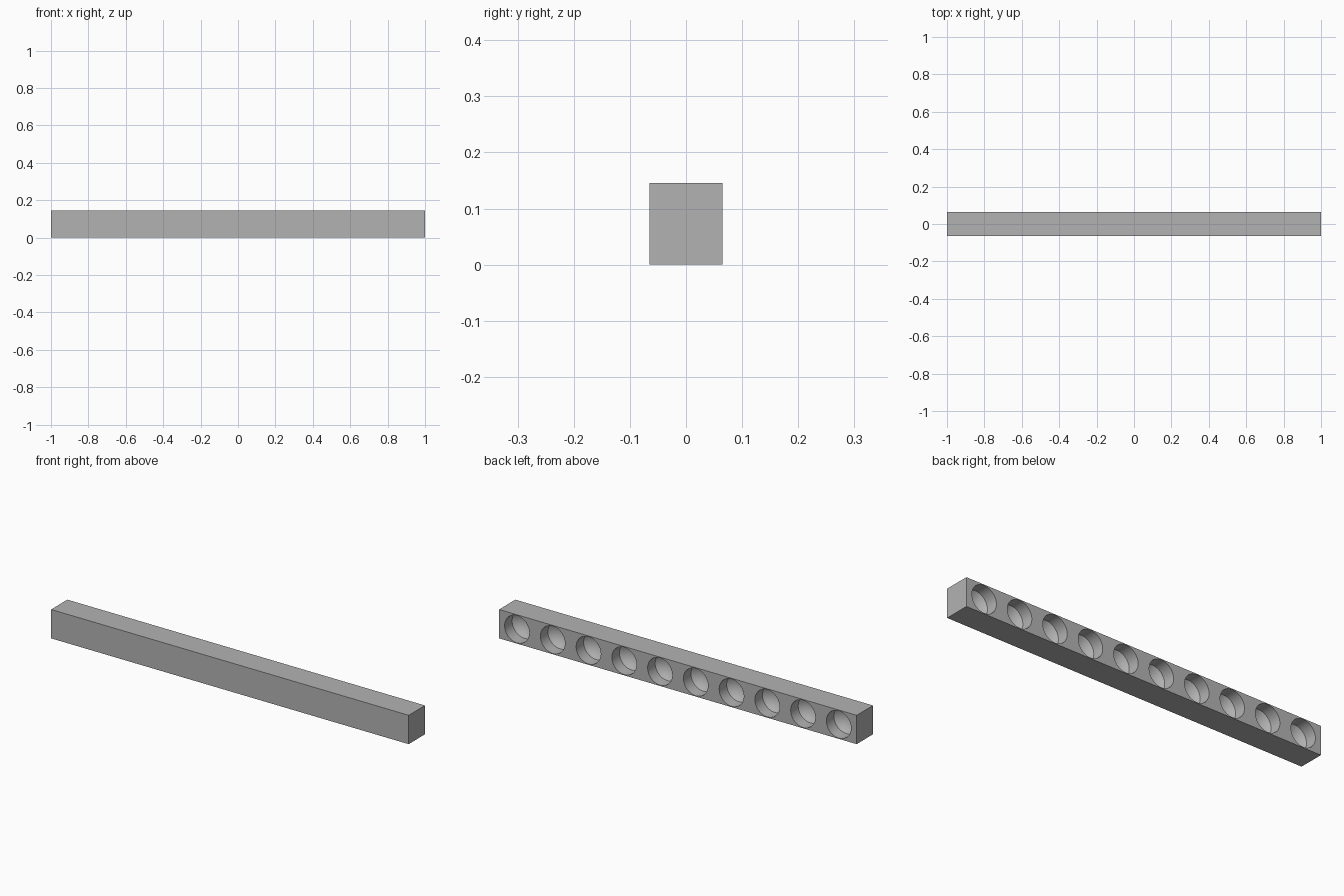
import bpy, bmesh, math

if "Cube" in bpy.data.objects:
    bpy.data.objects.remove(bpy.data.objects["Cube"])

LENGTH, DEPTH, HEIGHT = 2.0, 0.13, 0.146
HOLES, PITCH, RADIUS = 10, 0.2, 0.069
WALL, DOME, SIDES = 0.06, 0.03, 48

grey = bpy.data.materials.new("plain grey")
grey.diffuse_color = (0.45, 0.45, 0.45, 1)
grey.use_nodes = True
grey.node_tree.nodes["Principled BSDF"].inputs["Base Color"].default_value = grey.diffuse_color


def add_object(name, bm):
    bmesh.ops.recalc_face_normals(bm, faces=bm.faces)
    mesh = bpy.data.meshes.new(name)
    bm.to_mesh(mesh)
    bm.free()
    mesh.materials.append(grey)
    obj = bpy.data.objects.new(name, mesh)
    bpy.context.collection.objects.link(obj)
    return obj


# Solid bar
bm = bmesh.new()
bmesh.ops.create_cube(bm, size=1)
for v in bm.verts:
    v.co.x *= LENGTH
    v.co.y *= DEPTH
    v.co.z = (v.co.z + 0.5) * HEIGHT
bar = add_object("socket_bar", bm)

# Socket cutters: straight wall, then a shallow domed bottom; (radius, y) profile
back = DEPTH / 2
profile = [(RADIUS, back + 0.02), (RADIUS, back - WALL)]
cap = (RADIUS ** 2 + DOME ** 2) / (2 * DOME)
sweep = math.asin(RADIUS / cap)
for k in (0.75, 0.5, 0.25):
    a = sweep * k
    profile.append((cap * math.sin(a), back - WALL - DOME + cap * (1 - math.cos(a))))

bm = bmesh.new()
for i in range(HOLES):
    cx = (i - (HOLES - 1) / 2) * PITCH
    rings = []
    for r, y in profile:
        rings.append([bm.verts.new((cx + r * math.cos(2 * math.pi * s / SIDES), y,
                                    HEIGHT / 2 + r * math.sin(2 * math.pi * s / SIDES)))
                      for s in range(SIDES)])
    tip = bm.verts.new((cx, back - WALL - DOME, HEIGHT / 2))
    bm.faces.new(rings[0])
    for s in range(SIDES):
        t = (s + 1) % SIDES
        for a, b in zip(rings, rings[1:]):
            bm.faces.new((a[s], a[t], b[t], b[s]))
        bm.faces.new((rings[-1][s], rings[-1][t], tip))
cutter = add_object("socket_cutter", bm)
cutter.hide_render = True

# Cut the row of sockets into the back of the bar
mod = bar.modifiers.new("sockets", 'BOOLEAN')
mod.operation = 'DIFFERENCE'
mod.solver = 'EXACT'
mod.object = cutter
bpy.context.view_layer.objects.active = bar
bar.select_set(True)
bpy.ops.object.modifier_apply(modifier=mod.name)
bpy.data.objects.remove(cutter)
bpy.ops.object.shade_smooth_by_angle(angle=math.radians(30))
